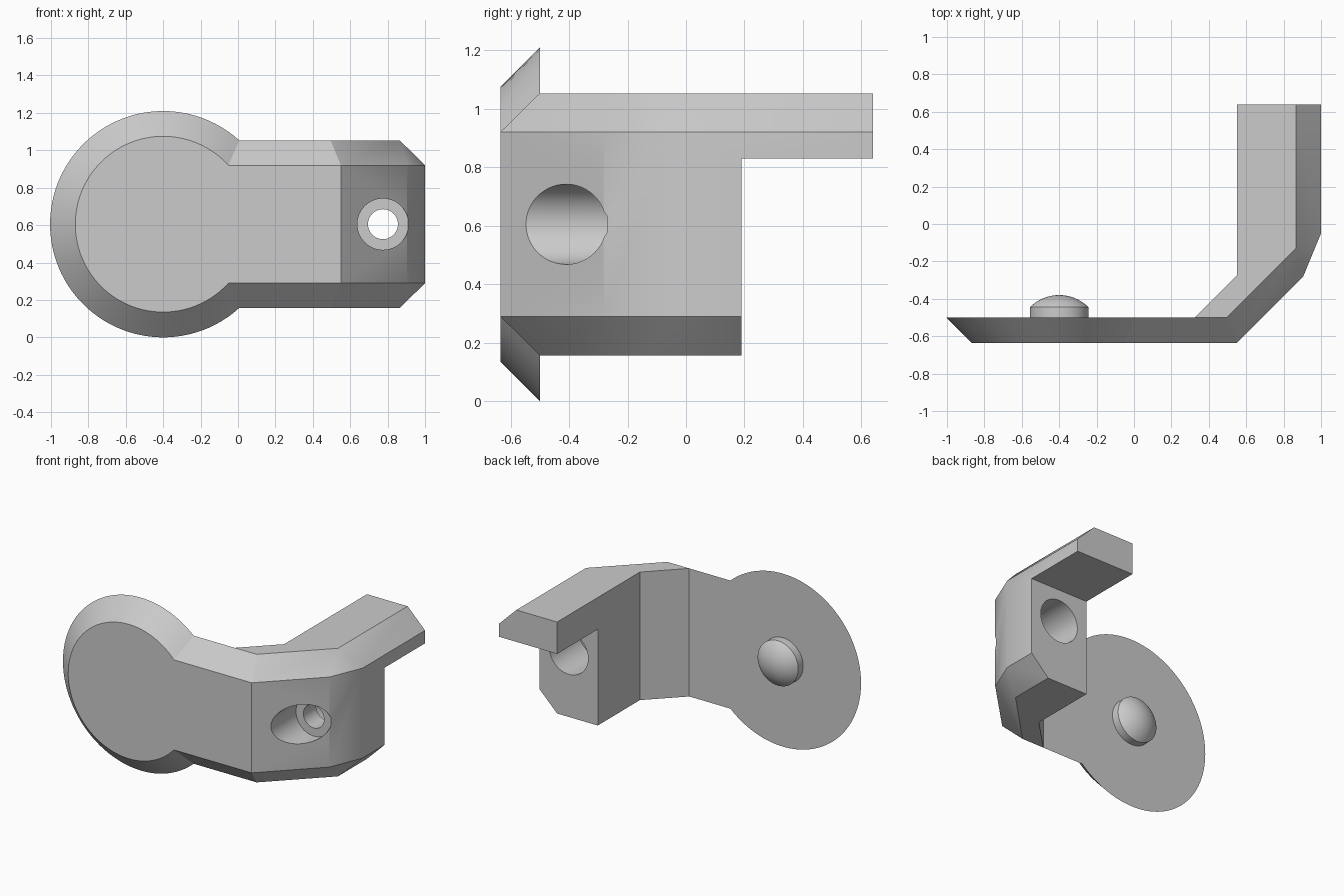
import bpy, bmesh, math
from mathutils import Matrix, Vector

cube = bpy.data.objects.get("Cube")
if cube:
    bpy.data.objects.remove(cube, do_unlink=True)

MID = 0.605                     # height of the centre line
FRONT, BACK = -0.635, -0.5      # faces of the flat plate
FACE_H, EDGE_H = 0.315, 0.448   # half heights of front face and back edge
DISC_X, FACE_R, EDGE_R = -0.4, 0.47, 0.605
BEND = 0.325                    # where the plate meets the bent arm

grey = bpy.data.materials.new("plain_grey")
grey.use_nodes = True
grey.diffuse_color = (0.6, 0.6, 0.6, 1)
grey.node_tree.nodes["Principled BSDF"].inputs["Base Color"].default_value = (0.6, 0.6, 0.6, 1)


def make_object(name, bm):
    bmesh.ops.recalc_face_normals(bm, faces=bm.faces)
    mesh = bpy.data.meshes.new(name)
    bm.to_mesh(mesh)
    bm.free()
    mesh.materials.append(grey)
    obj = bpy.data.objects.new(name, mesh)
    bpy.context.collection.objects.link(obj)
    return obj


def select_only(obj):
    bpy.ops.object.select_all(action="DESELECT")
    obj.select_set(True)
    bpy.context.view_layer.objects.active = obj


def add_face(bm, points):
    """Add a face, dropping repeated corners."""
    unique = []
    for p in points:
        p = Vector(p)
        if all((p - q).length > 1e-5 for q in unique):
            unique.append(p)
    if len(unique) > 2:
        bm.faces.new([bm.verts.new(p) for p in unique])


def loft(bm, first, second, count):
    for i in range(count):
        j = (i + 1) % len(first)
        add_face(bm, (first[i], first[j], second[j], second[i]))


def plate_outline(radius, half, y, steps=72):
    """Round disc outline running into the straight arm."""
    start = math.asin(half / radius)
    points = [(BEND, y, MID + half)]
    for i in range(steps + 1):
        a = start + (2 * math.pi - 2 * start) * i / steps
        points.append((DISC_X + radius * math.cos(a), y, MID + radius * math.sin(a)))
    return points + [(BEND, y, MID - half)]


def arm_section(outer, edge, back):
    """Chamfered cross-section of the arm from three plan points."""
    return [(*outer, MID - FACE_H), (*outer, MID + FACE_H),
            (*edge, MID + EDGE_H), (*back, MID + EDGE_H),
            (*back, MID - EDGE_H), (*edge, MID - EDGE_H)]


# Bracket: round bevelled plate continuing into the bent arm
bm = bmesh.new()
face_line = plate_outline(FACE_R, FACE_H, FRONT)
edge_line = plate_outline(EDGE_R, EDGE_H, BACK)
add_face(bm, face_line)
add_face(bm, edge_line)
loft(bm, face_line, edge_line, len(face_line) - 1)

plan = [((BEND, FRONT), (BEND, BACK), (BEND, BACK)),
        ((0.55, FRONT), (0.495, BACK), (BEND, BACK)),
        ((0.905, -0.28), (0.865, -0.13), (0.55, -0.275)),
        ((1.0, -0.05), (0.865, -0.13), (0.55, -0.275)),
        ((1.0, 0.64), (0.865, 0.64), (0.55, 0.64))]
sections = [arm_section(*row) for row in plan]
for first, second in zip(sections, sections[1:]):
    loft(bm, first, second, 6)
add_face(bm, sections[-1])
bmesh.ops.remove_doubles(bm, verts=bm.verts, dist=1e-4)
bmesh.ops.dissolve_limit(bm, angle_limit=math.radians(0.3), verts=bm.verts, edges=bm.edges)
bracket = make_object("bracket", bm)


def cut(target, bm):
    cutter = make_object("cutter", bm)
    cutter.hide_render = True
    mod = target.modifiers.new("cut", "BOOLEAN")
    mod.operation = "DIFFERENCE"
    mod.solver = "EXACT"
    mod.object = cutter
    select_only(target)
    bpy.ops.object.modifier_apply(modifier=mod.name)
    bpy.data.objects.remove(cutter, do_unlink=True)


def bore(radius, y0, y1):
    bm = bmesh.new()
    place = Matrix.Translation((0.775, (y0 + y1) / 2, MID)) @ Matrix.Rotation(math.pi / 2, 4, "X")
    bmesh.ops.create_cone(bm, cap_ends=True, segments=64, radius1=radius,
                          radius2=radius, depth=y1 - y0, matrix=place)
    cut(bracket, bm)


# Space under the hook at the far end of the arm
bm = bmesh.new()
bmesh.ops.create_cube(bm, size=1, matrix=Matrix.Translation((0.8, 0.69, 0.33)))
cut(bracket, bm)

# Screw hole, widened from both sides
bore(0.137, -0.9, -0.27)
bore(0.15, -0.13, 0.3)
bore(0.08, -0.4, 0.0)

# Pin with a domed head on the back of the disc
bm = bmesh.new()
rise, pin_r = 0.065, 0.157
ball = (pin_r ** 2 + rise ** 2) / (2 * rise)
sweep = math.asin(pin_r / ball)
profile = [(0, BACK - 0.02), (pin_r, BACK - 0.02)]
for i in range(11):
    a = sweep * (1 - i / 10)
    profile.append((ball * math.sin(a), -0.38 - ball + ball * math.cos(a)))
verts = [bm.verts.new((r, y, 0)) for r, y in profile]
edges = [bm.edges.new(pair) for pair in zip(verts, verts[1:])]
bmesh.ops.spin(bm, geom=verts + edges, cent=(0, 0, 0), axis=(0, 1, 0),
               angle=2 * math.pi, steps=64)
bmesh.ops.remove_doubles(bm, verts=bm.verts, dist=1e-4)
bmesh.ops.translate(bm, verts=bm.verts, vec=(DISC_X, 0, MID))
pin = make_object("domed_pin", bm)

for obj in (bracket, pin):
    select_only(obj)
    bpy.ops.object.shade_smooth_by_angle(angle=math.radians(30))
